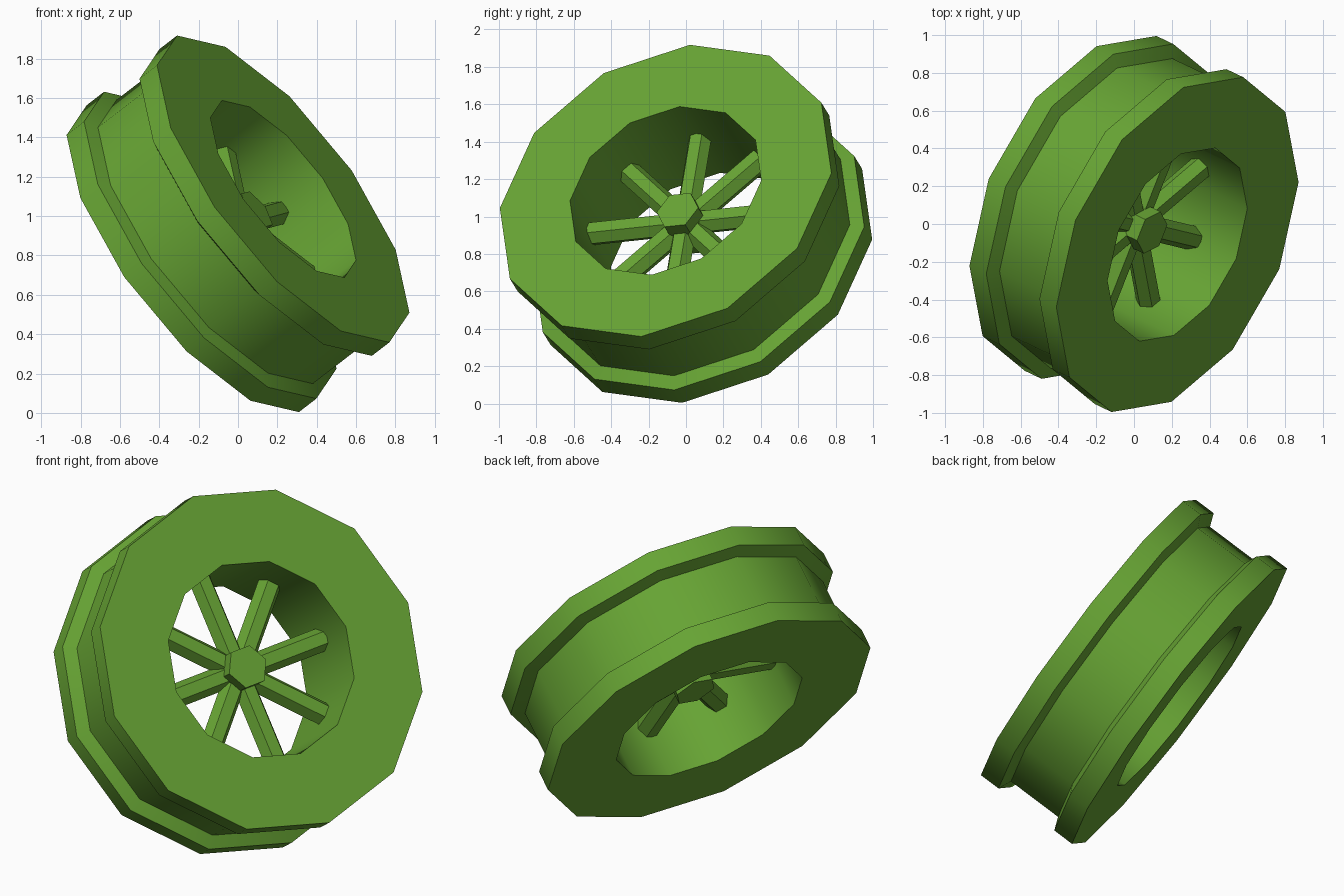
import bpy, bmesh, math
from mathutils import Matrix, Vector

if "Cube" in bpy.data.objects:
    bpy.data.objects.remove(bpy.data.objects["Cube"])

# Single green colour
green = bpy.data.materials.new("green")
green.diffuse_color = (0.135, 0.37, 0.034, 1)
green.use_nodes = True
green.node_tree.nodes["Principled BSDF"].inputs["Base Color"].default_value = green.diffuse_color

# Tilted wheel frame: n is the axle, u points at a rim corner
n = Vector((0.742, -0.352, 0.572)).normalized()
u = Vector((-0.54, 0.13, 0.78))
u = (u - n * u.dot(n)).normalized()
v = n.cross(u)
frame = Matrix((u, v, n)).transposed().to_4x4()
frame.translation = Vector((0, 0, 0.961))


def finish(name, bm, angle):
    """Turn a bmesh in the wheel frame into a smooth-by-angle object."""
    bmesh.ops.recalc_face_normals(bm, faces=bm.faces)
    bm.transform(frame)
    mesh = bpy.data.meshes.new(name)
    bm.to_mesh(mesh)
    bm.free()
    mesh.materials.append(green)
    ob = bpy.data.objects.new(name, mesh)
    bpy.context.collection.objects.link(ob)
    bpy.ops.object.select_all(action='DESELECT')
    ob.select_set(True)
    bpy.context.view_layer.objects.active = ob
    bpy.ops.object.shade_smooth_by_angle(angle=math.radians(angle))
    return ob


# Rim: closed profile (radius, axial) spun in twelve steps
half = [(0.552, 0.31), (0.957, 0.31), (0.957, 0.19), (0.885, 0.16)]
profile = half + [(r, -a) for r, a in reversed(half)]
SIDES = 12
bm = bmesh.new()
rings = []
for i in range(SIDES):
    t = 2 * math.pi * i / SIDES
    rings.append([bm.verts.new((r * math.cos(t), r * math.sin(t), a)) for r, a in profile])
for i in range(SIDES):
    p, q = rings[i], rings[(i + 1) % SIDES]
    for j in range(len(profile)):
        k = (j + 1) % len(profile)
        bm.faces.new((p[j], q[j], q[k], p[k]))
finish("rim", bm, 35)

# Hub: short hexagonal cylinder on the axle
bm = bmesh.new()
bmesh.ops.create_cone(bm, cap_ends=True, segments=6, radius1=0.12, radius2=0.12, depth=0.26)
finish("hub", bm, 35)

# Spokes: eight hexagonal bars from the hub into the rim
for i in range(8):
    bm = bmesh.new()
    bmesh.ops.create_cone(bm, cap_ends=True, segments=6, radius1=0.066, radius2=0.066,
                          depth=0.5,
                          matrix=Matrix.Rotation(math.pi * i / 4, 4, 'Z')
                          @ Matrix.Translation((0.31, 0, 0))
                          @ Matrix.Rotation(math.pi / 2, 4, 'Y'))
    finish("spoke_%d" % (i + 1), bm, 35)
